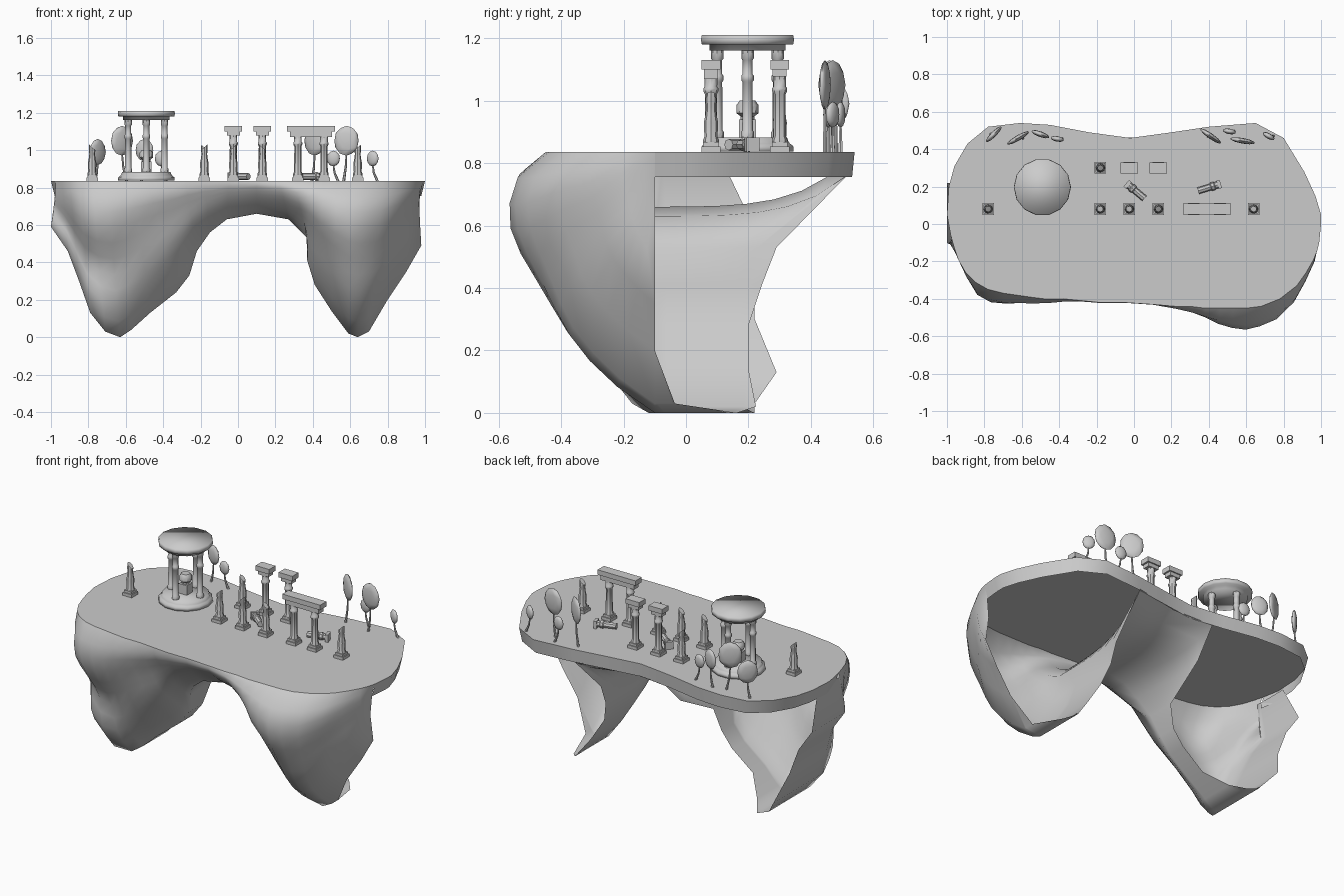
import bpy, bmesh, math
from mathutils import Vector, Matrix

if "Cube" in bpy.data.objects:
    bpy.data.objects.remove(bpy.data.objects["Cube"])

stone = bpy.data.materials.new("stone_grey")
stone.use_nodes = True
GREY = (0.6, 0.6, 0.6, 1)
stone.diffuse_color = GREY
stone.node_tree.nodes["Principled BSDF"].inputs["Base Color"].default_value = GREY

TOP = 0.835


def finish(name, bm, angle=40):
    bmesh.ops.recalc_face_normals(bm, faces=bm.faces)
    mesh = bpy.data.meshes.new(name)
    bm.to_mesh(mesh)
    bm.free()
    mesh.materials.append(stone)
    obj = bpy.data.objects.new(name, mesh)
    bpy.context.collection.objects.link(obj)
    bpy.ops.object.select_all(action='DESELECT')
    obj.select_set(True)
    bpy.context.view_layer.objects.active = obj
    bpy.ops.object.shade_smooth_by_angle(angle=math.radians(angle))
    return obj


def ramp(v, start, end):
    return max(0.0, min(1.0, (v - start) / (end - start)))


def grid(bm, columns):
    rows = [[bm.verts.new(p) for p in col] for col in columns]
    for a, b in zip(rows, rows[1:]):
        for i in range(len(a) - 1):
            bm.faces.new((a[i], a[i + 1], b[i + 1], b[i]))
    bmesh.ops.remove_doubles(bm, verts=bm.verts, dist=0.0005)


def add_box(bm, centre, size):
    m = Matrix.Translation(centre) @ Matrix.Diagonal((*size, 1))
    bmesh.ops.create_cube(bm, size=1, matrix=m)


def add_lathe(bm, profile, sides, x=0, y=0, slant=0):
    rings = []
    for r, z in profile:
        rings.append([bm.verts.new((x + r * math.cos(2 * math.pi * i / sides),
                                    y + r * math.sin(2 * math.pi * i / sides), z))
                      for i in range(sides)])
    for a, b in zip(rings, rings[1:]):
        for i in range(sides):
            j = (i + 1) % sides
            bm.faces.new((a[i], a[j], b[j], b[i]))
    bm.faces.new(rings[0][::-1])
    bm.faces.new(rings[-1])
    for v in rings[-1]:
        v.co.z += slant * (v.co.x - x)


# Front rim (x, y) paired with the lower edge of the rock (x, z)
COLUMNS = [
    (.99, -.1, .97, .76), (.98, -.14, .96, .64), (.96, -.19, .98, .49), (.92, -.26, .9, .35),
    (.87, -.33, .8, .2), (.78, -.4, .7, .03), (.68, -.44, .64, 0), (.6, -.45, .59, .02),
    (.53, -.45, .5, .14), (.46, -.45, .41, .28), (.38, -.45, .37, .41), (.3, -.44, .37, .53),
    (.22, -.44, .27, .63), (.1, -.43, .1, .66), (-.05, -.42, -.06, .63), (-.18, -.42, -.15, .56),
    (-.28, -.41, -.22, .46), (-.38, -.4, -.26, .33), (-.48, -.4, -.33, .24), (-.56, -.39, -.47, .13),
    (-.63, -.38, -.57, .04), (-.7, -.37, -.63, 0), (-.78, -.35, -.71, .03), (-.85, -.31, -.79, .13),
    (-.9, -.26, -.85, .3), (-.94, -.19, -.91, .46), (-.96, -.13, -1, .59), (-.98, -.06, -.97, .8)]
BACK_RIM = [(-1, .05), (-.99, .2), (-.96, .31), (-.89, .43), (-.78, .52), (-.61, .54), (-.45, .53),
            (-.24, .49), (-.02, .46), (.2, .49), (.4, .52), (.65, .54), (.8, .46), (.91, .28),
            (.97, .15), (1, .05), (1, 0)]


# Where the underside sheet ends at the open back, for a point on the lower edge
def back_edge(keel):
    x, z = keel.x, keel.z
    if x < -.6:
        y = .22 + .07 * (.08 < z < .2) - .1 * ramp(z, .63, .76)
    elif x < .1:
        y = .03 + .17 * ramp(z, .1, 0) + .25 * ramp(z, .45, .56)
    else:
        y = .2 + .03 * ramp(z, .1, 0) + .09 * ramp(z, .3, .53)
        y += (-.1 - y) * ramp(x, .62, .72)
    high = ramp(z, .54, .63) if abs(x) < .4 else 0
    end_x = x + (x - .1) * .7 * high
    rim_y = .455 + .4 * end_x ** 2
    return Vector((end_x, y + (rim_y - y) * high, z + (.76 - z) * high))


# Two-pronged rock shell: bulging front, then an underside sheet running back
shell = []
STEPS = 10
for rx, ry, kx, kz in COLUMNS:
    arch = ramp(kz, .4, .6) * ramp(abs(kx), .5, .4)
    foot = ramp(kz, .4, .1) * ramp(kx, -.6, -.75)
    keel = Vector((kx, -.1 - .15 * arch - .1 * foot, kz))
    rim = Vector((rx, ry, TOP))
    edge = ramp(-ry, .1, .3)
    swell = .15 + .1 * ramp(rx, -.1, .3) + .09 * ramp(rx, .1, .3) * ramp(rx, .65, .45)
    bulge = swell * (TOP - kz) * edge
    waist = .08 * ramp(rx, -.5, -.75) * edge
    lumps = .016 * edge * ramp(kz, .6, .3)
    col = []
    for i in range(STEPS + 1):
        s = i / STEPS
        p = rim.lerp(keel, s)
        p.y -= bulge * math.sin(math.pi * s ** .85) ** .7
        p.y += lumps * math.sin(10 * s + 4 * rx) * math.sin(math.pi * s)
        p.y += waist * math.exp(-((s - .6) / .18) ** 2)
        col.append(p)
    back = back_edge(keel)
    for i in range(1, 9):
        s = i / 8
        p = keel.lerp(back, s)
        p.z = keel.z + (back.z - keel.z) * s ** 5
        p.x = keel.x + (back.x - keel.x) * s ** 2
        col.append(p)
    shell.append(col)
bm = bmesh.new()
grid(bm, shell)
finish("rock_shell", bm, 60)

# Flat ground with a shallow band around the open back
ends = [COLUMNS[-1][:2]] + BACK_RIM + [COLUMNS[0][:2]]
bm = bmesh.new()
bm.faces.new([bm.verts.new((c[0], c[1], TOP)) for c in COLUMNS][::-1]
             + [bm.verts.new((x, y, TOP)) for x, y in BACK_RIM][::-1])
ground = finish("ground", bm)
if ground.data.polygons[0].normal.z < 0:
    ground.data.flip_normals()
bm = bmesh.new()
grid(bm, [[(x, y, TOP), (x * .98, y * .985, .755)] for x, y in ends])
finish("back_band", bm)

# Round pavilion: stepped floor, four pillars, roof and a central urn
PX, PY = -.49, .197
bm = bmesh.new()
add_lathe(bm, [(.152, TOP + .002), (.15, .855), (.14, .862), (.135, .868), (.13, .882)], 14, PX, PY)
finish("pavilion_floor", bm, 180)
bm = bmesh.new()
for k in range(4):
    a = k * math.pi / 2
    add_lathe(bm, [(.021, .88), (.021, .9), (.017, .905), (.016, 1.06), (.02, 1.065), (.02, 1.08),
                   (.016, 1.085), (.016, 1.13), (.02, 1.135), (.02, 1.16)], 8,
              PX + .097 * math.cos(a), PY + .097 * math.sin(a))
finish("pavilion_pillars", bm)
bm = bmesh.new()
add_lathe(bm, [(.125, 1.16), (.125, 1.18), (.15, 1.18), (.153, 1.195), (.15, 1.21)], 14, PX, PY)
finish("pavilion_roof", bm, 180)
bm = bmesh.new()
add_box(bm, (PX, PY, .91), (.055, .055, .06))
add_lathe(bm, [(.022, .94), (.022, .95), (.036, .96), (.036, .985), (.025, 1.0)], 8, PX, PY)
finish("pavilion_urn", bm)

# Pillars standing on square bases
WHOLE = [(.025, .865), (.025, .875), (.02, .885), (.019, 1.02), (.024, 1.03), (.024, 1.04),
         (.02, 1.045), (.021, 1.08)]
BROKEN = [(.025, .865), (.025, .875), (.021, .885), (.023, .93), (.018, .955), (.015, .98),
          (.018, 1.0), (.016, 1.015)]


def pillar(name, x, y, profile, slant=0, cap=False):
    bm = bmesh.new()
    add_box(bm, (x, y, TOP + .01), (.062, .062, .018))
    add_box(bm, (x, y, TOP + .025), (.05, .05, .015))
    add_lathe(bm, profile, 8, x, y, slant)
    if cap:
        add_box(bm, (x, y, 1.09), (.07, .045, .025))
        add_box(bm, (x, y, 1.115), (.092, .06, .03))
    finish(name, bm)


for n, (x, y) in enumerate([(-.78, .08), (-.18, .08), (-.18, .3), (-.025, .08), (.13, .08), (.64, .08)]):
    pillar(f"broken_pillar_{n + 1}", x, y, BROKEN, .9 if n % 2 else -.9)
for n, x in enumerate((-.025, .13)):
    pillar(f"capped_pillar_{n + 1}", x, .3, WHOLE, cap=True)
for n, x in enumerate((.32, .46)):
    pillar(f"gate_pillar_{n + 1}", x, .08, WHOLE)

# Lintel over the gate
bm = bmesh.new()
add_box(bm, (.39, .08, 1.085), (.225, .045, .03))
add_box(bm, (.39, .08, 1.115), (.255, .06, .03))
finish("gate_lintel", bm)

# Toppled pillar pieces lying on the ground
for n, (x, y, turn) in enumerate([(.01, .175, 140), (.4, .195, 17)]):
    bm = bmesh.new()
    add_lathe(bm, [(.018, -.06), (.018, .01), (.023, .015), (.023, .03), (.018, .035), (.02, .05)], 8)
    add_box(bm, (0, 0, .058), (.045, .045, .018))
    piece = finish(f"fallen_pillar_{n + 1}", bm)
    piece.rotation_euler = (0, math.pi / 2, math.radians(turn))
    piece.location = (x, y, TOP + .024)

# Thin round-leaved trees along the back: x, y, crown height, radius, turn
TREES = [(-.75, .48, .99, .07, 45), (-.62, .46, 1.05, .08, 30), (-.5, .48, 1.0, .06, -20),
         (-.41, .455, .955, .042, -10), (.41, .47, 1.05, .08, -35), (.51, .495, .955, .042, -10),
         (.58, .445, 1.05, .08, -10), (.72, .47, .955, .042, -30)]
for n, (x, y, z, r, turn) in enumerate(TREES):
    bm = bmesh.new()
    m = (Matrix.Translation((x, y, z)) @ Matrix.Rotation(math.radians(turn), 4, 'Z')
         @ Matrix.Diagonal((r * .85, .015, r, 1)))
    bmesh.ops.create_icosphere(bm, subdivisions=2, radius=1, matrix=m)
    finish(f"tree_crown_{n + 1}", bm, 60)
    bm = bmesh.new()
    lean, height = .025 if n % 2 else -.015, z - r * .8 - TOP
    add_lathe(bm, [(.008, TOP), (.006, TOP + height / 2), (.004, TOP + height)], 6, x, y)
    for v in bm.verts:
        v.co.x += lean * (1 - (v.co.z - TOP) / height) ** 2
    finish(f"tree_trunk_{n + 1}", bm)
